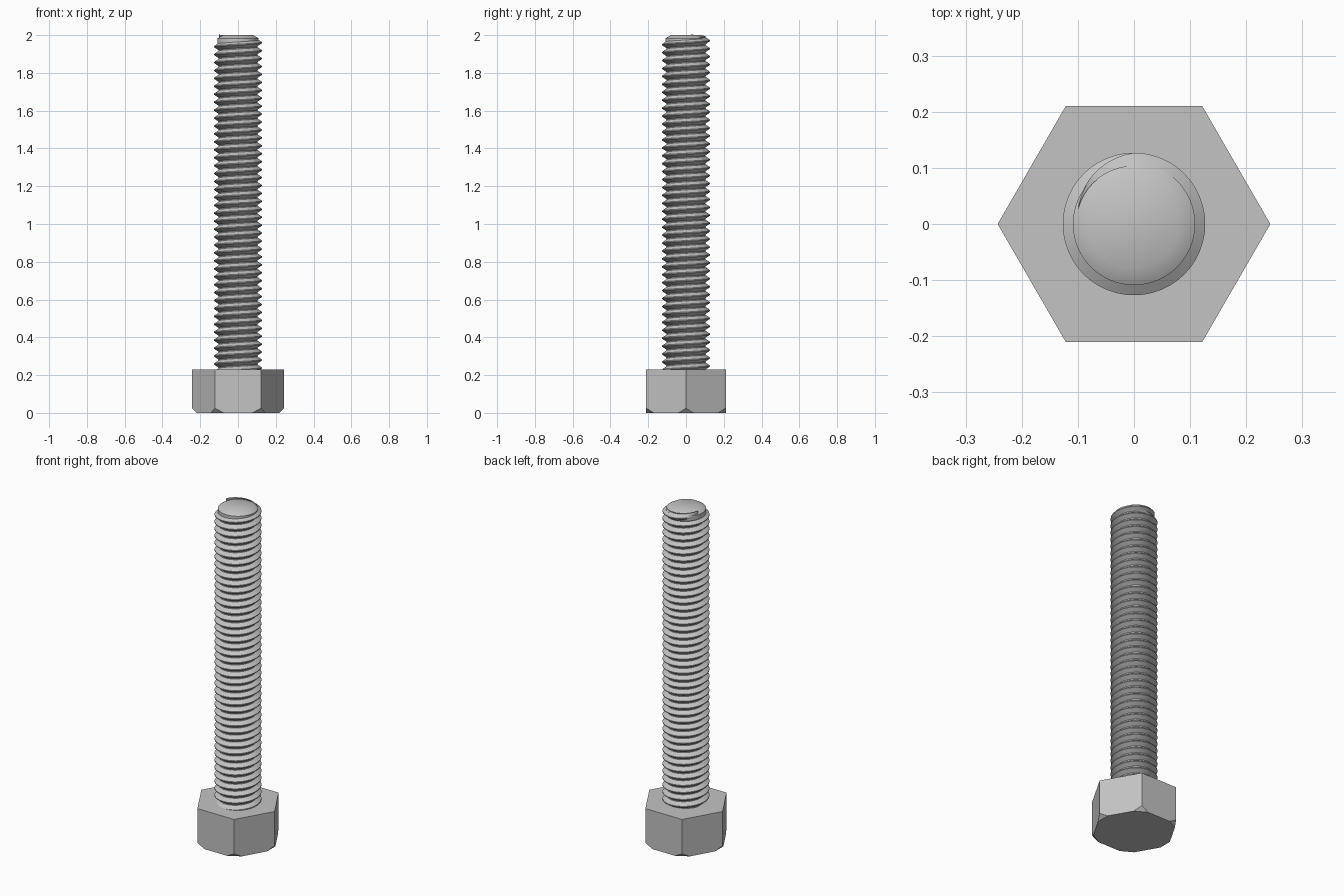
import bpy, bmesh, math
from mathutils import Vector

cube = bpy.data.objects.get("Cube")
if cube:
    bpy.data.objects.remove(cube, do_unlink=True)

steel = bpy.data.materials.new("steel grey")
steel.use_nodes = True
colour = (0.55, 0.55, 0.55, 1)
steel.diffuse_color = colour
steel.node_tree.nodes["Principled BSDF"].inputs["Base Color"].default_value = colour

HEAD_R, HEAD_H = 0.243, 0.23
CREST_R, ROOT_R, PITCH = 0.127, 0.103, 0.042
SEGS = 48


def finish(name, bm, smooth=False):
    bmesh.ops.recalc_face_normals(bm, faces=bm.faces)
    mesh = bpy.data.meshes.new(name)
    bm.to_mesh(mesh)
    bm.free()
    mesh.materials.append(steel)
    obj = bpy.data.objects.new(name, mesh)
    bpy.context.collection.objects.link(obj)
    if smooth:
        bpy.ops.object.select_all(action='DESELECT')
        obj.select_set(True)
        bpy.context.view_layer.objects.active = obj
        bpy.ops.object.shade_smooth_by_angle(angle=math.radians(32))
    return obj


def polar(radius, angle, z):
    return Vector((radius * math.cos(angle), radius * math.sin(angle), z))


# Hexagonal head, with its lower corners cut off
bm = bmesh.new()
ring = [bm.verts.new(polar(HEAD_R, i * math.pi / 3, 0)) for i in range(6)]
base = bm.faces.new(ring)
side = bmesh.ops.extrude_face_region(bm, geom=[base])
top = [v for v in side["geom"] if isinstance(v, bmesh.types.BMVert)]
bmesh.ops.translate(bm, verts=top, vec=(0, 0, HEAD_H))
if base.is_valid and len(bm.faces) < 8:
    bm.faces.new(ring)
for i in range(6):
    a = i * math.pi / 3
    cut = bmesh.ops.bisect_plane(
        bm, geom=bm.verts[:] + bm.edges[:] + bm.faces[:], clear_outer=True,
        plane_co=polar(0.22, a, 0), plane_no=polar(0.025, a, -0.023))
    rim = [e for e in cut["geom_cut"] if isinstance(e, bmesh.types.BMEdge)]
    bmesh.ops.holes_fill(bm, edges=rim, sides=0)
finish("hex_head", bm)

# Helical thread: a ridge profile swept up the shaft, fading out near the tip
bm = bmesh.new()
turns = 42
last = math.radians(165)
fade = math.radians(75)
profile = [(-0.44, 0), (-0.06, 1), (0.06, 1), (0.44, 0), (0.56, 0)]
previous = None
for k in range(turns * SEGS + 1):
    angle = last - (turns * SEGS - k) * math.tau / SEGS
    height = min(1, max(0, (last - angle) / fade))
    z = 1.96 + PITCH * angle / math.tau
    row = [bm.verts.new(polar(ROOT_R + (CREST_R - ROOT_R) * lift * height,
                              angle, z + PITCH * offset))
           for offset, lift in profile]
    if previous:
        for j in range(len(profile) - 1):
            bm.faces.new((previous[j], row[j], row[j + 1], previous[j + 1]))
    previous = row
bmesh.ops.remove_doubles(bm, verts=bm.verts, dist=0.0003)
finish("thread", bm, smooth=True)

# Plain chamfered tip on a core that fills the shaft
bm = bmesh.new()
outline = [(0.101, 0.2), (0.101, 1.945), (0.109, 1.955), (0.109, 1.983), (0.08, 2.0)]
rings = [[bm.verts.new(polar(r, i * math.tau / SEGS, z)) for i in range(SEGS)]
         for r, z in outline]
for low, high in zip(rings, rings[1:]):
    for i in range(SEGS):
        j = (i + 1) % SEGS
        bm.faces.new((low[i], low[j], high[j], high[i]))
bm.faces.new(rings[-1])
bm.faces.new(rings[0])
finish("shaft_tip", bm, smooth=True)
